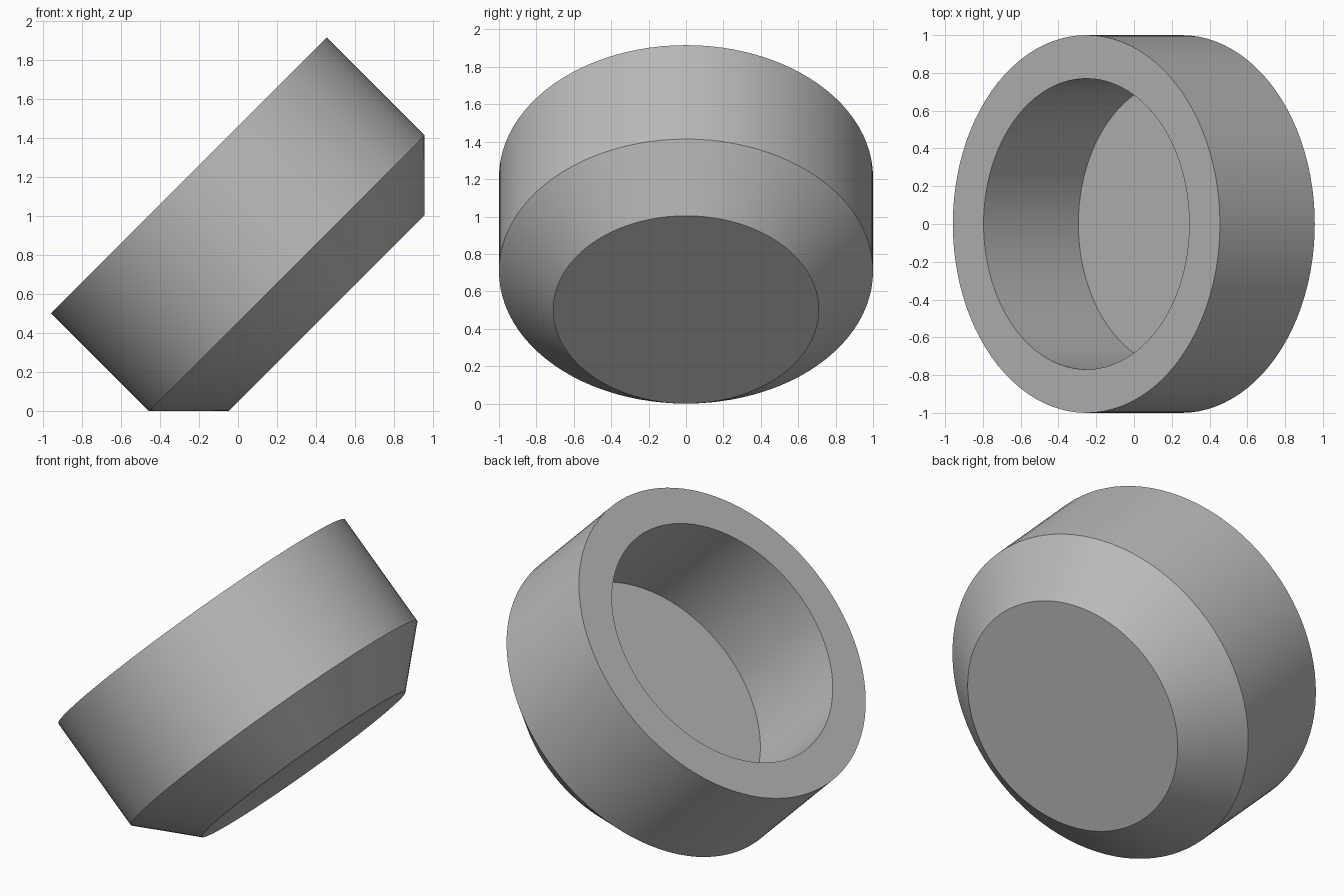
import bpy, bmesh
from math import radians
from mathutils import Matrix, Vector

cube = bpy.data.objects.get("Cube")
if cube:
    bpy.data.objects.remove(cube, do_unlink=True)

OUTER, BORE, BASE = 1.0, 0.77, 0.71      # radii
DEPTH, CHAMFER = 0.71, 0.29              # heights along the cup's axis
SEGMENTS = 96

# Plain grey material
grey = bpy.data.materials.new("plain_grey")
grey.use_nodes = True
colour = (0.5, 0.5, 0.5, 1)
grey.diffuse_color = colour
grey.node_tree.nodes["Principled BSDF"].inputs["Base Color"].default_value = colour

# Cup profile (radius, height), from the base centre round to the bore floor centre
profile = [(0, -CHAMFER), (BASE, -CHAMFER), (OUTER, 0),
           (OUTER, DEPTH), (BORE, DEPTH), (BORE, 0), (0, 0)]

bm = bmesh.new()
verts = [bm.verts.new((r, 0, z)) for r, z in profile]
edges = [bm.edges.new(pair) for pair in zip(verts, verts[1:])]
bmesh.ops.spin(bm, geom=verts + edges, cent=(0, 0, 0), axis=(0, 0, 1),
               angle=radians(360), steps=SEGMENTS, use_merge=True)
bmesh.ops.remove_doubles(bm, verts=bm.verts, dist=0.0001)
bmesh.ops.dissolve_limit(bm, angle_limit=radians(0.5), verts=bm.verts, edges=bm.edges)
bmesh.ops.recalc_face_normals(bm, faces=bm.faces)

# Tilt the cup so its chamfer rests on the ground
tilt = Matrix.Translation(Vector((0.25, 0, 0.707))) @ Matrix.Rotation(radians(-45), 4, "Y")
bm.transform(tilt)

mesh = bpy.data.meshes.new("tilted_cup")
bm.to_mesh(mesh)
bm.free()
mesh.materials.append(grey)
cup = bpy.data.objects.new("tilted_cup", mesh)
bpy.context.collection.objects.link(cup)

# Smooth round walls, sharp rims
bpy.ops.object.select_all(action="DESELECT")
cup.select_set(True)
bpy.context.view_layer.objects.active = cup
bpy.ops.object.shade_smooth_by_angle(angle=radians(30))
